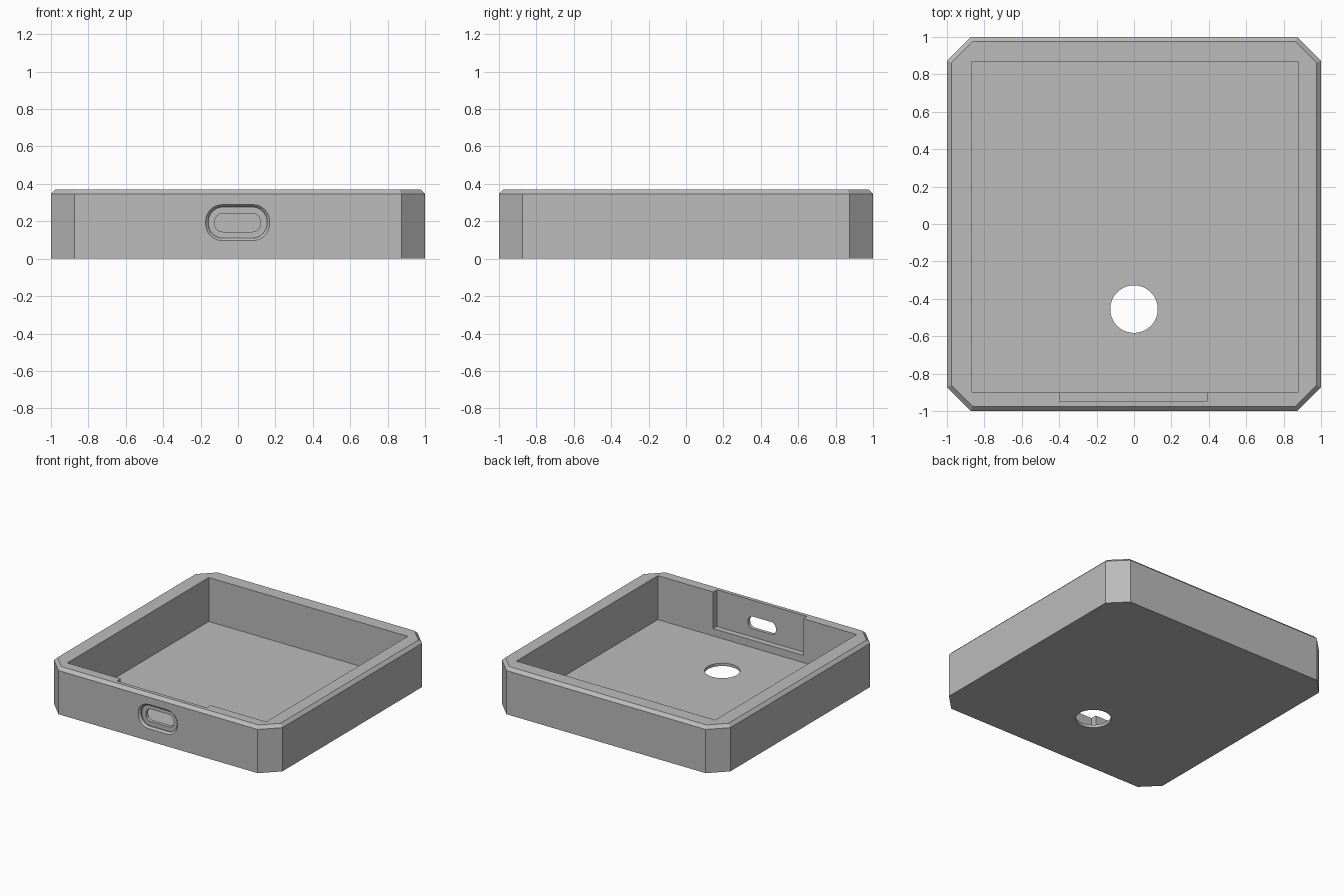
import bpy, bmesh, math
from mathutils import Vector

cube = bpy.data.objects.get("Cube")
if cube:
    bpy.data.objects.remove(cube, do_unlink=True)

HEIGHT, BEVEL, CORNER = 0.37, 0.024, 0.127

grey = bpy.data.materials.new("grey plastic")
grey.use_nodes = True
COLOUR = (0.5, 0.5, 0.5, 1)
grey.diffuse_color = COLOUR
grey.node_tree.nodes["Principled BSDF"].inputs["Base Color"].default_value = COLOUR


def loft(name, rings):
    """Closed solid skinned through matching rings of points."""
    bm = bmesh.new()
    loops = [[bm.verts.new(p) for p in ring] for ring in rings]
    n = len(loops[0])
    for a, b in zip(loops, loops[1:]):
        for i in range(n):
            j = (i + 1) % n
            bm.faces.new((a[i], a[j], b[j], b[i]))
    bm.faces.new(loops[0])
    bm.faces.new(loops[-1])
    bmesh.ops.recalc_face_normals(bm, faces=bm.faces)
    mesh = bpy.data.meshes.new(name)
    bm.to_mesh(mesh)
    bm.free()
    mesh.materials.append(grey)
    obj = bpy.data.objects.new(name, mesh)
    bpy.context.collection.objects.link(obj)
    return obj


def octagon(inset, z):
    """Square outline with clipped corners."""
    a = 1 - inset
    b = 1 - CORNER - inset * math.tan(math.pi / 8)
    pts = [(a, -b), (a, b), (b, a), (-b, a), (-a, b), (-a, -b), (-b, -a), (b, -a)]
    return [(x, y, z) for x, y in pts]


def block(name, x0, x1, y0, y1, z0, z1):
    return loft(name, [[(x0, y0, z), (x1, y0, z), (x1, y1, z), (x0, y1, z)]
                       for z in (z0, z1)])


def slot(y, half_w, half_h, radius, steps=10):
    """Rounded rectangle facing the front, around the port centre."""
    centre = Vector((-0.002, y, 0.193))
    ring = []
    for k, (sx, sz) in enumerate(((1, 1), (-1, 1), (-1, -1), (1, -1))):
        for s in range(steps + 1):
            t = math.pi / 2 * (k + s / steps)
            ring.append(centre + Vector((sx * (half_w - radius) + radius * math.cos(t), 0,
                                         sz * (half_h - radius) + radius * math.sin(t))))
    return ring


def carve(body, cutter):
    mod = body.modifiers.new("cut", "BOOLEAN")
    mod.operation, mod.solver, mod.object = "DIFFERENCE", "EXACT", cutter
    bpy.context.view_layer.objects.active = body
    bpy.ops.object.modifier_apply(modifier=mod.name)
    bpy.data.objects.remove(cutter, do_unlink=True)


# Tray body with clipped corners and a bevelled top rim
tray = loft("tray", [octagon(0, 0), octagon(0, HEIGHT - BEVEL), octagon(BEVEL, HEIGHT)])

# Inner cavity and the thinned wall behind the port
carve(tray, block("cavity_cutter", -0.865, 0.877, -0.9, 0.87, 0.022, 0.5))
carve(tray, block("notch_cutter", -0.397, 0.392, -0.947, -0.8, 0.08, 0.5))

# Port: tapered recess outside, through slot inside
carve(tray, loft("recess_cutter", [slot(-1.015, 0.181, 0.106, 0.099),
                                   slot(-1.0, 0.171, 0.096, 0.089),
                                   slot(-0.985, 0.157, 0.083, 0.078),
                                   slot(-0.975, 0.157, 0.083, 0.078)]))
carve(tray, loft("port_cutter", [slot(y, 0.122, 0.049, 0.043) for y in (-1.1, -0.85)]))

# Round hole through the floor
carve(tray, loft("hole_cutter", [[(0.127 * math.cos(math.tau * i / 64),
                                   -0.455 + 0.127 * math.sin(math.tau * i / 64), z)
                                  for i in range(64)] for z in (-0.1, 0.15)]))

# Smooth the curved cuts, keep the edges crisp
bpy.ops.object.select_all(action="DESELECT")
tray.select_set(True)
bpy.context.view_layer.objects.active = tray
bpy.ops.object.shade_smooth_by_angle(angle=math.radians(25))
